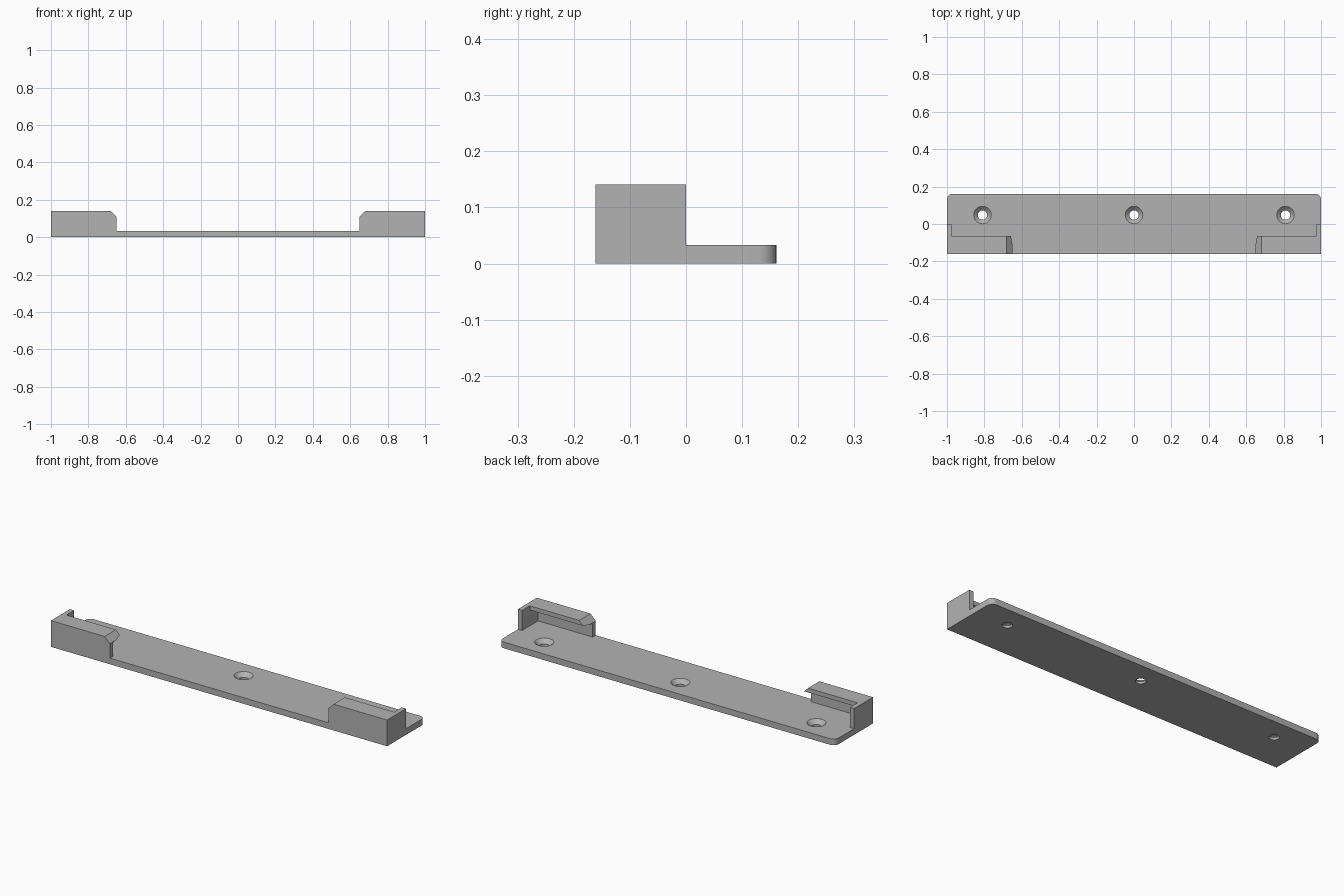
import bpy, bmesh, math
from mathutils import Vector

cube = bpy.data.objects.get("Cube")
if cube:
    bpy.data.objects.remove(cube, do_unlink=True)

PLATE_T, TOP, FRONT, BACK = 0.033, 0.141, -0.161, 0.161
CORNER_R = 0.03

grey = bpy.data.materials.new("plain grey")
grey.use_nodes = True
colour = (0.45, 0.45, 0.45, 1)
grey.diffuse_color = colour
grey.node_tree.nodes["Principled BSDF"].inputs["Base Color"].default_value = colour


def to_object(name, bm):
    bmesh.ops.recalc_face_normals(bm, faces=bm.faces)
    mesh = bpy.data.meshes.new(name)
    bm.to_mesh(mesh)
    bm.free()
    mesh.materials.append(grey)
    obj = bpy.data.objects.new(name, mesh)
    bpy.context.collection.objects.link(obj)
    return obj


def prism(points, offset):
    """Extrude a flat outline along an offset."""
    bm = bmesh.new()
    face = bm.faces.new([bm.verts.new(p) for p in points])
    new = bmesh.ops.extrude_face_region(bm, geom=[face], use_keep_orig=True)["geom"]
    verts = [g for g in new if isinstance(g, bmesh.types.BMVert)]
    bmesh.ops.translate(bm, verts=verts, vec=Vector(offset))
    return bm


def combine(target, tool, operation):
    """Apply a boolean and discard the tool object."""
    mod = target.modifiers.new(tool.name, 'BOOLEAN')
    mod.operation, mod.object, mod.solver = operation, tool, 'EXACT'
    bpy.context.view_layer.objects.active = target
    bpy.ops.object.modifier_apply(modifier=mod.name)
    bpy.data.objects.remove(tool, do_unlink=True)


# Base plate with rounded back corners
outline = [(-1, FRONT, 0), (1, FRONT, 0)]
for side, start in ((1, 0), (-1, 90)):
    for i in range(9):
        a = math.radians(start + i * 90 / 8)
        outline.append((side * (1 - CORNER_R) + CORNER_R * math.cos(a),
                        BACK - CORNER_R + CORNER_R * math.sin(a), 0))
plate = to_object("mounting_plate", prism(outline, (0, 0, PLATE_T)))

# Hooked clip at each end: wall and sloped lip, chamfered inner corner
hook = [(FRONT, 0), (FRONT, TOP), (-0.065, TOP), (-0.065, 0.118),
        (-0.135, 0.105), (-0.135, 0)]
for side, label in ((1, "left"), (-1, "right")):
    bm = prism([(side * 0.65, y, z) for y, z in hook], (side * 0.35, 0, 0))
    cut = bmesh.ops.bisect_plane(
        bm, geom=bm.verts[:] + bm.edges[:] + bm.faces[:],
        plane_co=(side * 0.65, 0, 0.11), plane_no=(-side, 0, 1), clear_outer=True)
    rim = [g for g in cut["geom_cut"] if isinstance(g, bmesh.types.BMEdge)]
    bmesh.ops.holes_fill(bm, edges=rim)
    clip = to_object(label + "_clip", bm)

    # End stop wall
    stop = [(side * x, y, 0) for x, y in
            ((0.975, FRONT), (1, FRONT), (1, 0), (0.975, 0))]
    combine(clip, to_object(label + "_end_stop", prism(stop, (0, 0, TOP))), 'UNION')
    combine(plate, clip, 'UNION')

# Countersunk screw holes, cut with a revolved profile
SEGMENTS = 32
levels = [(0.025, -0.02), (0.025, 0.012), (0.047, PLATE_T), (0.047, 0.06)]
for x in (-0.81, 0, 0.81):
    bm = bmesh.new()
    rings = []
    for r, z in levels:
        angles = [2 * math.pi * i / SEGMENTS for i in range(SEGMENTS)]
        rings.append([bm.verts.new((x + r * math.cos(a), 0.048 + r * math.sin(a), z))
                      for a in angles])
    for low, high in zip(rings, rings[1:]):
        for i in range(SEGMENTS):
            j = (i + 1) % SEGMENTS
            bm.faces.new((low[i], low[j], high[j], high[i]))
    bm.faces.new(rings[0])
    bm.faces.new(rings[-1])
    cutter = to_object("screw_hole_cutter", bm)
    cutter.hide_render = True
    combine(plate, cutter, 'DIFFERENCE')

# Smooth the round corners and holes, keep hard edges
bpy.ops.object.select_all(action='DESELECT')
plate.select_set(True)
bpy.context.view_layer.objects.active = plate
bpy.ops.object.shade_smooth_by_angle(angle=math.radians(25))
